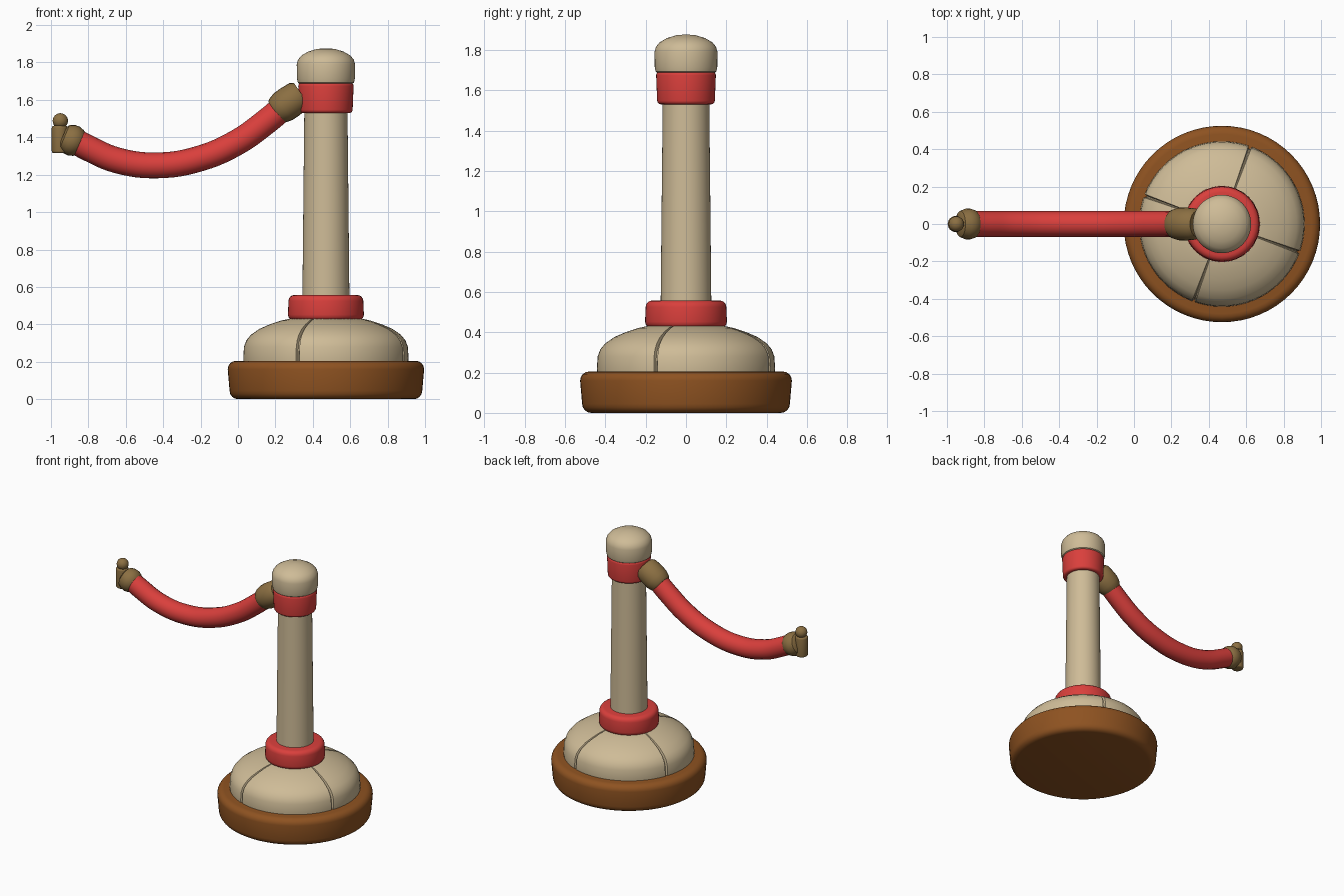
import bpy, bmesh, math
from mathutils import Vector

if "Cube" in bpy.data.objects:
    bpy.data.objects.remove(bpy.data.objects["Cube"])

CX = 0.47  # post axis


def material(name, rgb):
    m = bpy.data.materials.new(name)
    m.diffuse_color = (*rgb, 1)
    m.use_nodes = True
    m.node_tree.nodes["Principled BSDF"].inputs["Base Color"].default_value = m.diffuse_color
    return m


CREAM = material("cream", (0.62, 0.50, 0.31))
RED = material("rope red", (0.70, 0.05, 0.045))
BROWN = material("wood brown", (0.27, 0.085, 0.015))
BRASS = material("dull brass", (0.26, 0.16, 0.055))


def smooth(ob, angle=35):
    bpy.ops.object.select_all(action='DESELECT')
    ob.select_set(True)
    bpy.context.view_layer.objects.active = ob
    bpy.ops.object.shade_smooth_by_angle(angle=math.radians(angle))


def lathe(name, profile, mat, loc, axis=(0, 0, 1), sides=48, seams=()):
    """Spin (radius, height) points about an axis; seams are grooves at given degrees."""
    angles = [(360 * i / sides, 0.0) for i in range(sides)]
    for s in seams:
        angles = [a for a in angles if abs((a[0] - s + 180) % 360 - 180) > 1.6]
        angles += [(s - 1.2, 0.0), (s - 0.4, 0.014), (s + 0.4, 0.014), (s + 1.2, 0.0)]
    angles.sort()
    bm = bmesh.new()
    rings = []
    for r, z in profile:
        ring = []
        for a, d in angles:
            t = math.radians(a)
            ring.append(bm.verts.new(((r - d) * math.cos(t), (r - d) * math.sin(t), z - d * 0.7)))
        rings.append(ring)
    n = len(angles)
    for lo, hi in zip(rings, rings[1:]):
        for i in range(n):
            j = (i + 1) % n
            bm.faces.new((lo[i], lo[j], hi[j], hi[i]))
    bm.faces.new(rings[0][::-1])
    bm.faces.new(rings[-1])
    me = bpy.data.meshes.new(name)
    bm.to_mesh(me)
    bm.free()
    me.materials.append(mat)
    ob = bpy.data.objects.new(name, me)
    bpy.context.collection.objects.link(ob)
    ob.location = loc
    ob.rotation_mode = 'QUATERNION'
    ob.rotation_quaternion = Vector((0, 0, 1)).rotation_difference(Vector(axis))
    smooth(ob)
    return ob


def rounded(r0, r1, z0, z1, b, steps=4):
    """Profile of a drum with rounded rims."""
    low = [(r0 - b + b * math.sin(t), z0 + b - b * math.cos(t))
           for t in [math.pi / 2 * i / steps for i in range(steps + 1)]]
    top = [(r1 - b + b * math.cos(t), z1 - b + b * math.sin(t))
           for t in [math.pi / 2 * i / steps for i in range(steps + 1)]]
    return low + top


post = (CX, 0, 0)

# Base ring and domed foot with four seams
lathe("base_ring", rounded(0.515, 0.525, 0, 0.205, 0.045), BROWN, post, sides=64)
lathe("domed_foot", [(0.44, 0.19), (0.442, 0.22), (0.438, 0.28), (0.425, 0.315), (0.40, 0.345),
                     (0.355, 0.376), (0.30, 0.40), (0.24, 0.42), (0.17, 0.435)],
      CREAM, post, sides=64, seams=(70, 160, 250, 340))

# Post, collars and cap
lathe("lower_collar", rounded(0.203, 0.20, 0.42, 0.557, 0.032), RED, post)
lathe("post", [(0.126, 0.50), (0.125, 0.60), (0.12, 1.1), (0.115, 1.58)], CREAM, post)
lathe("upper_collar", rounded(0.143, 0.148, 1.53, 1.692, 0.018), RED, post)
lathe("post_cap", [(0.135, 1.682), (0.15, 1.692), (0.155, 1.715), (0.156, 1.79), (0.149, 1.815),
                   (0.13, 1.838), (0.095, 1.858), (0.05, 1.872), (0.008, 1.876)], CREAM, post)

# Sagging rope
path = [(0.26, 1.575), (0.14, 1.475), (0, 1.376), (-0.2, 1.288), (-0.43, 1.25),
        (-0.65, 1.278), (-0.80, 1.342), (-0.89, 1.39)]
cu = bpy.data.curves.new("rope", 'CURVE')
cu.dimensions = '3D'
cu.bevel_depth = 0.069
cu.bevel_resolution = 6
cu.resolution_u = 6
cu.use_fill_caps = True
sp = cu.splines.new('BEZIER')
sp.bezier_points.add(len(path) - 1)
for bp, (x, z) in zip(sp.bezier_points, path):
    bp.co = (x, 0, z)
    bp.handle_left_type = bp.handle_right_type = 'AUTO'
cu.materials.append(RED)
rope = bpy.data.objects.new("rope", cu)
bpy.context.collection.objects.link(rope)
bpy.ops.object.select_all(action='DESELECT')
rope.select_set(True)
bpy.context.view_layer.objects.active = rope
bpy.ops.object.convert(target='MESH')
smooth(bpy.context.view_layer.objects.active)

# Brass ferrules at both rope ends
lathe("post_ferrule", [(0.066, 0), (0.076, 0.012), (0.087, 0.05), (0.088, 0.09), (0.084, 0.15),
                       (0.07, 0.17)], BRASS, (0.20, 0, 1.535), (0.8, 0, 0.56), sides=24)
lathe("free_ferrule", [(0.066, 0), (0.074, 0.008), (0.083, 0.035), (0.082, 0.06), (0.07, 0.09),
                       (0.05, 0.10)], BRASS, (-0.845, 0, 1.366), (-0.9, 0, 0.38), sides=24)

# Hook pin with ball end
lathe("hook_pin", rounded(0.043, 0.043, 1.315, 1.462, 0.012), BRASS, (-0.953, 0, 0), sides=24)
lathe("hook_ball", [(0.041 * math.sin(t), -0.041 * math.cos(t))
                    for t in [0.05 + (math.pi - 0.1) * i / 12 for i in range(13)]],
      BRASS, (-0.95, 0, 1.488), sides=24)
